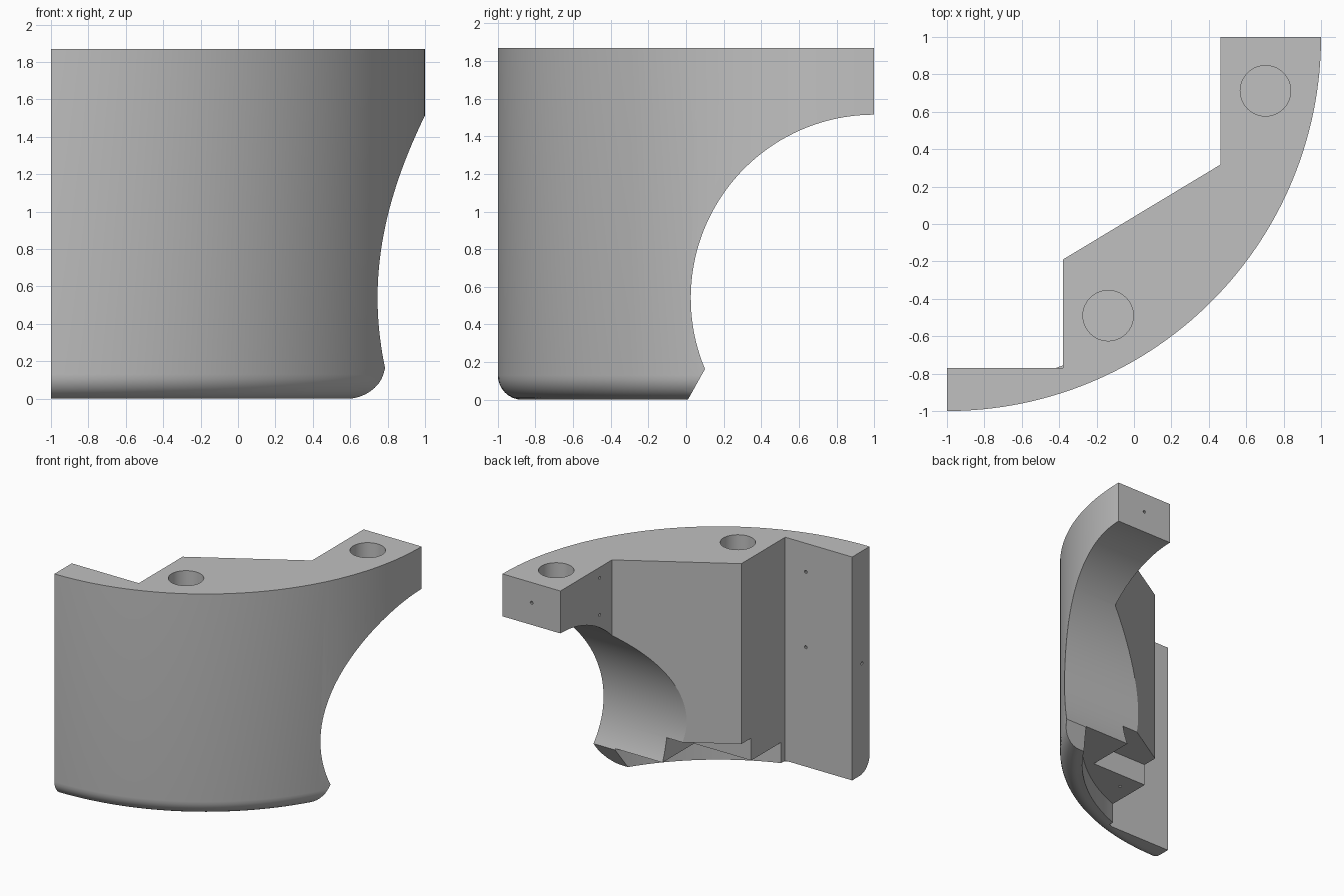
import bpy, bmesh, math
from mathutils import Vector

if "Cube" in bpy.data.objects:
    bpy.data.objects.remove(bpy.data.objects["Cube"])

H = 1.87            # overall height
R = 2.0             # outer wall radius, centred on CX, CY
CX, CY = -1.0, 1.0


def make_object(name, bm):
    bmesh.ops.recalc_face_normals(bm, faces=bm.faces[:])
    me = bpy.data.meshes.new(name)
    bm.to_mesh(me)
    bm.free()
    ob = bpy.data.objects.new(name, me)
    bpy.context.collection.objects.link(ob)
    return ob


def loft(name, rings):
    """Skin matching closed loops and cap both ends."""
    bm = bmesh.new()
    loops = [[bm.verts.new(p) for p in ring] for ring in rings]
    n = len(loops[0])
    for a, b in zip(loops, loops[1:]):
        for i in range(n):
            j = (i + 1) % n
            bm.faces.new((a[i], a[j], b[j], b[i]))
    bm.faces.new(loops[0])
    bm.faces.new(loops[-1])
    return make_object(name, bm)


def arc(r, a0, a1, n):
    return [(CX + r * math.cos(a0 + (a1 - a0) * i / n),
             CY + r * math.sin(a0 + (a1 - a0) * i / n)) for i in range(n + 1)]


def cut(body, cutter):
    mod = body.modifiers.new("cut", 'BOOLEAN')
    mod.operation, mod.solver, mod.object = 'DIFFERENCE', 'EXACT', cutter
    bpy.context.view_layer.objects.active = body
    bpy.ops.object.modifier_apply(modifier=mod.name)
    bpy.data.objects.remove(cutter, do_unlink=True)


def drill(body, centre, axis, radius, depth, sides):
    """Blind round hole entering the surface at centre along axis."""
    axis = Vector(axis)
    q = axis.to_track_quat('Z', 'Y')
    rings = []
    for d in (-0.05, depth):
        c = Vector(centre) + axis * d
        rings.append([c + q @ Vector((radius * math.cos(t), radius * math.sin(t), 0))
                      for t in (2 * math.pi * i / sides for i in range(sides))])
    cut(body, loft("drill", rings))


# Curved shell with stepped inner wall and rounded lower outer edge
inner = [(0.463, 1.0), (0.463, 0.318), (-0.38, -0.19), (-0.38, -0.77), (-1.0, -0.77)]
FIL = 0.13
levels = [(FIL * (1 - math.cos(t)), FIL * (1 - math.sin(t)))
          for t in (math.pi / 2 * i / 8 for i in range(9))] + [(H, 0.0)]
body = loft("curved_shell", [
    [(x, y, z) for x, y in arc(R - inset, -math.pi / 2, 0, 64) + inner]
    for z, inset in levels])

# Large round cut-out through the side, with its slanted lower lip
cy, cz, cr = 1.0, 0.54, 0.975
a0 = math.pi + math.asin((cz - 0.163) / cr)
prof = [(-0.046, -0.1)]
prof += [(cy + cr * math.cos(a), cz + cr * math.sin(a))
         for a in (a0 + (math.pi / 2 - a0) * i / 48 for i in range(49))]
prof += [(1.3, cz + cr), (1.3, -0.1)]
cut(body, loft("side_cutter", [[(x, y, z) for y, z in prof] for x in (-0.9, 1.3)]))

# Underside recess that leaves a thin outer rim
ri = 1.823
plan = arc(ri, -math.acos(0.5 / ri), -math.asin(0.4 / ri), 40) + [(-0.5, 0.6)]
cut(body, loft("recess_cutter", [[(x, y, z) for x, y in plan] for z in (-0.1, 0.173)]))

# Deeper rectangular step in the recess
box = [(-0.6, -0.32), (0.15, -0.32), (0.15, 0.62), (-0.6, 0.62)]
cut(body, loft("step_cutter", [[(x, y, z) for x, y in box] for z in (-0.12, 0.36)]))

# Round sockets in the top face
for x, y in ((-0.138, -0.49), (0.703, 0.712)):
    drill(body, (x, y, H), (0, 0, -1), 0.135, 0.2, 40)

# Small pin holes
for centre, axis in (
        ((0.73, 1.0, 1.70), (0, -1, 0)),
        ((0.463, 0.48, 1.78), (1, 0, 0)),
        ((0.463, 0.48, 1.47), (1, 0, 0)),
        ((-0.57, -0.77, 1.63), (0, -1, 0)),
        ((-0.57, -0.77, 1.00), (0, -1, 0)),
        ((-1.0, -0.90, 0.93), (1, 0, 0)),
        ((0.10, -0.26, 0.36), (0, 0, 1)),
        ((-0.244, -0.464, 0.173), (0, 0, 1))):
    drill(body, centre, axis, 0.013, 0.1, 10)

# Plain grey finish
mat = bpy.data.materials.new("light_grey")
mat.diffuse_color = (0.53, 0.53, 0.53, 1)
mat.use_nodes = True
mat.node_tree.nodes["Principled BSDF"].inputs["Base Color"].default_value = mat.diffuse_color
body.data.materials.clear()
body.data.materials.append(mat)
for p in body.data.polygons:
    p.material_index = 0

bpy.ops.object.select_all(action='DESELECT')
body.select_set(True)
bpy.context.view_layer.objects.active = body
bpy.ops.object.shade_smooth_by_angle(angle=math.radians(30))
